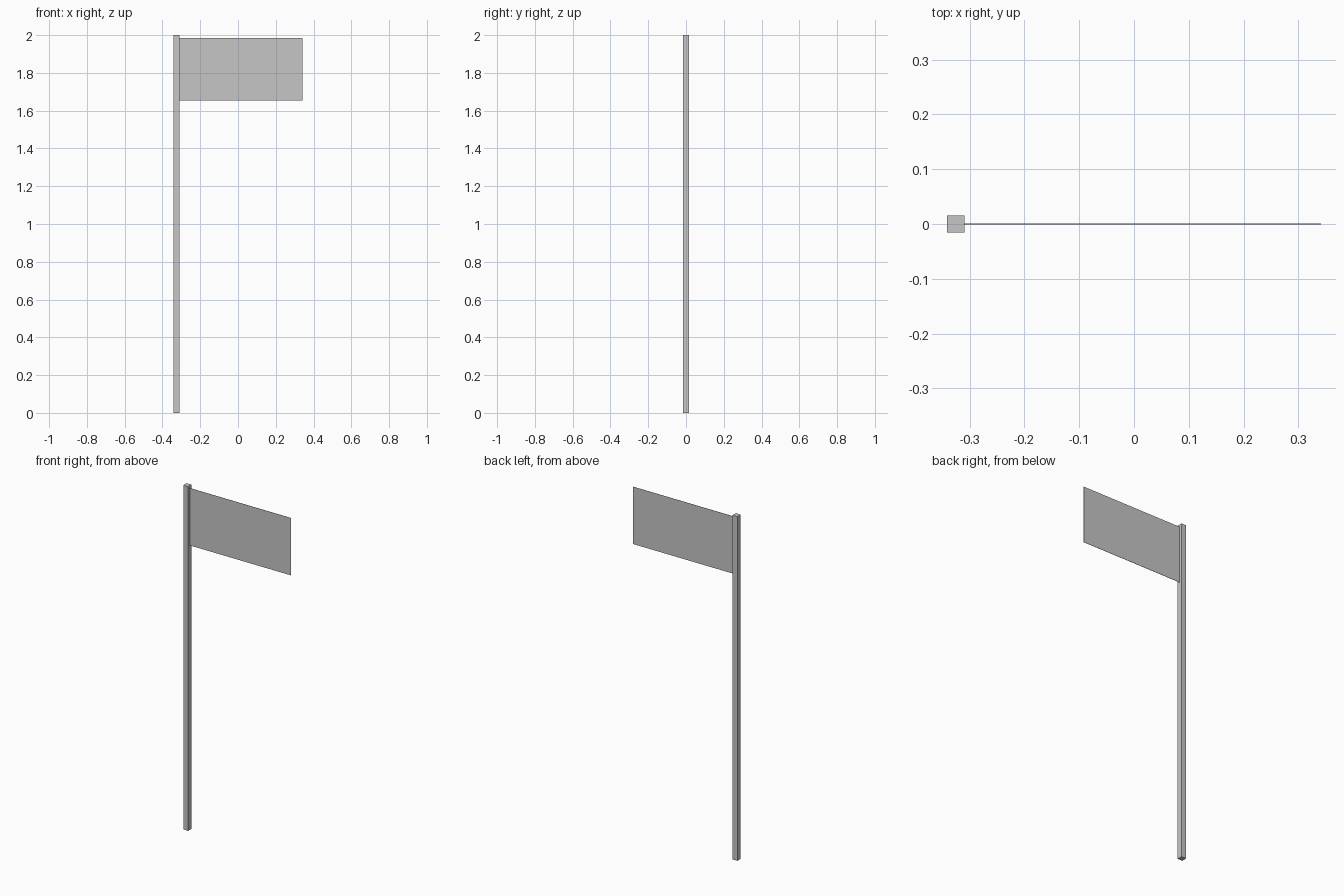
import bpy

if "Cube" in bpy.data.objects:
    bpy.data.objects.remove(bpy.data.objects["Cube"])

grey = bpy.data.materials.new("plain grey")
grey.diffuse_color = (0.565, 0.565, 0.565, 1.0)
grey.use_nodes = True
grey.node_tree.nodes["Principled BSDF"].inputs["Base Color"].default_value = grey.diffuse_color


def make_box(name, x0, x1, half_y, z0, z1):
    corners = [(x0, -half_y), (x1, -half_y), (x1, half_y), (x0, half_y)]
    verts = [(x, y, z) for z in (z0, z1) for x, y in corners]
    sides = [(i, (i + 1) % 4, (i + 1) % 4 + 4, i + 4) for i in range(4)]
    mesh = bpy.data.meshes.new(name)
    mesh.from_pydata(verts, [], sides + [(3, 2, 1, 0), (4, 5, 6, 7)])
    mesh.materials.append(grey)
    mesh.update()
    obj = bpy.data.objects.new(name, mesh)
    bpy.context.collection.objects.link(obj)
    return obj


# Square pole
make_box("pole", -0.341, -0.3095, 0.0157, 0.0, 2.0)

# Thin flag sheet, fixed to the middle of the pole's right side
make_box("flag", -0.3095, 0.341, 0.0008, 1.653, 1.986)
